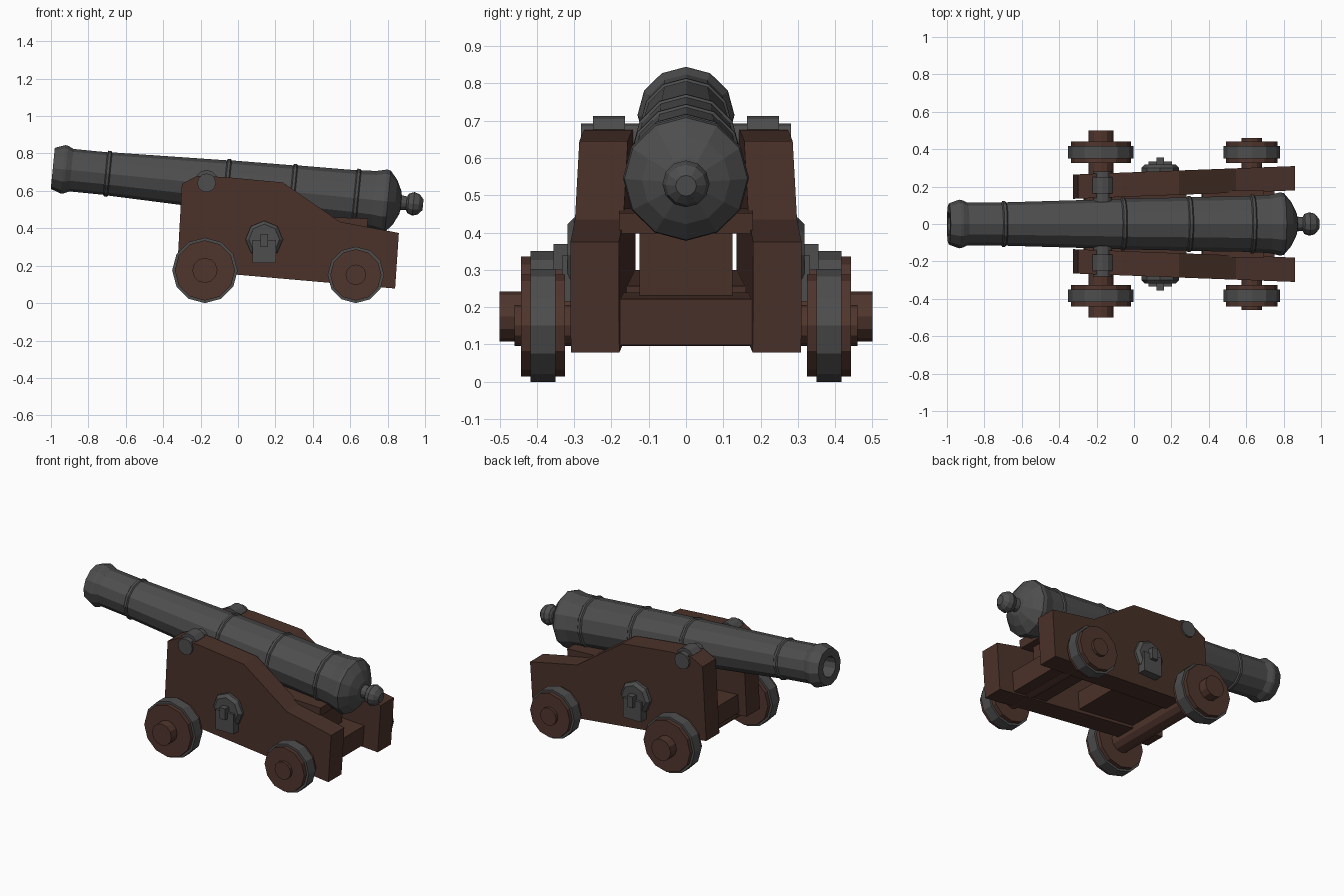
import bpy, bmesh, math
from mathutils import Matrix, Vector

if "Cube" in bpy.data.objects:
    bpy.data.objects.remove(bpy.data.objects["Cube"])


def material(name, rgb):
    m = bpy.data.materials.new(name)
    m.diffuse_color = (*rgb, 1)
    m.use_nodes = True
    m.node_tree.nodes["Principled BSDF"].inputs["Base Color"].default_value = m.diffuse_color
    return m


IRON = material("dark_iron", (0.075, 0.075, 0.075))
WOOD = material("dark_wood", (0.070, 0.032, 0.023))
WHEEL = material("wheel_wood", (0.080, 0.036, 0.026))


def finish(name, bm, mat):
    bmesh.ops.recalc_face_normals(bm, faces=bm.faces)
    mesh = bpy.data.meshes.new(name)
    bm.to_mesh(mesh)
    bm.free()
    mesh.materials.append(mat)
    ob = bpy.data.objects.new(name, mesh)
    bpy.context.collection.objects.link(ob)
    return ob


def lathe(name, profile, mat, matrix, sides=12, closed=False):
    """Turn (distance, radius) points about the local z axis, a vertex at local +x."""
    bm = bmesh.new()
    rings = []
    for d, r in profile:
        n = sides if r > 0 else 1
        rings.append([bm.verts.new(matrix @ Vector((r * math.cos(2 * math.pi * i / sides),
                      r * math.sin(2 * math.pi * i / sides), d))) for i in range(n)])
    pairs = list(zip(rings, rings[1:]))
    for a, b in pairs:
        for i in range(sides):
            j = (i + 1) % sides
            quad = [a[i % len(a)], a[j % len(a)], b[j % len(b)], b[i % len(b)]]
            bm.faces.new(list(dict.fromkeys(quad)))
    return finish(name, bm, mat)


def axis_matrix(origin, direction):
    """Local z along direction, local x as near to world up as possible."""
    z = Vector(direction).normalized()
    y = z.cross(Vector((0, 0, 1))).normalized()
    x = y.cross(z)
    return Matrix.Translation(origin) @ Matrix((x, y, z)).transposed().to_4x4()


def disc(name, x, z, r, y0, y1, mat, sides=12, bevel=0.0):
    """Cylinder lying along y."""
    prof = [(y0, 0), (y0, r), (y1 - bevel, r), (y1, r - bevel), (y1, 0)]
    if not bevel:
        del prof[2]
    return lathe(name, prof, mat, axis_matrix((x, 0, z), (0, 1, 0)), sides)


def prism(name, outline, inner, outer, mat):
    """Extrude an x/z outline between two y functions of x."""
    bm = bmesh.new()
    a = [bm.verts.new((x, inner(x), z)) for x, z in outline]
    b = [bm.verts.new((x, outer(x), z)) for x, z in outline]
    bm.faces.new(a)
    bm.faces.new(b)
    n = len(a)
    for i in range(n):
        bm.faces.new((a[i], a[(i + 1) % n], b[(i + 1) % n], b[i]))
    return finish(name, bm, mat)


def mirrored(ob):
    mod = ob.modifiers.new("mirror", 'MIRROR')
    mod.use_axis = (False, True, False)
    return ob


def inner_face(x):
    return 0.147 + 0.038 * x


def outer_face(x):
    return 0.277 + 0.038 * x


# Barrel: bored muzzle, reinforcing rings, breech and knob in one turned profile
profile = [(-0.60, 0), (-0.60, 0.062), (-0.995, 0.062), (-0.995, 0.110),
           (-0.965, 0.121), (-0.94, 0.130), (-0.925, 0.128), (-0.895, 0.114)]
body = [(-0.70, 0.114), (-0.06, 0.134), (0.295, 0.142), (0.635, 0.149)]
for s, r in body:
    profile += [(s - 0.013, r), (s - 0.007, r + 0.009), (s + 0.007, r + 0.009), (s + 0.013, r + 0.002)]
profile += [(0.73, 0.156), (0.785, 0.169), (0.805, 0.165), (0.845, 0.118), (0.872, 0.062),
            (0.876, 0.040), (0.905, 0.036), (0.915, 0.053), (0.942, 0.063),
            (0.972, 0.054), (0.994, 0.028), (0.994, 0)]
lathe("barrel", profile, IRON, axis_matrix((0, 0, 0.623), (1, 0, -0.0985)))

# Trunnions and their iron caps
disc("trunnions", -0.168, 0.643, 0.050, -0.282, 0.282, IRON)
mirrored(disc("trunnion_cap", -0.168, 0.652, 0.060, 0.163, 0.250, IRON))

# Carriage cheeks, toed in towards the muzzle
cheek = [(-0.325, 0.18), (-0.30, 0.637), (-0.22, 0.68), (-0.07, 0.674), (0.24, 0.645),
         (0.545, 0.435), (0.86, 0.375), (0.84, 0.078)]
mirrored(prism("cheek", cheek, inner_face, outer_face, WOOD))


# Cross timbers between the cheeks
def timber(name, outline, half=None):
    side = (lambda x: half) if half else (lambda x: inner_face(x) + 0.01)
    prism(name, outline, lambda x: -side(x), side, WOOD)


timber("front_floor", [(-0.27, 0.19), (-0.262, 0.30), (0.28, 0.257), (0.272, 0.148)])
timber("rear_beam", [(0.51, 0.115), (0.52, 0.24), (0.75, 0.222), (0.74, 0.098)])
timber("stool_block", [(0.36, 0.25), (0.37, 0.43), (0.64, 0.405), (0.63, 0.225)], 0.125)
timber("stool_plank", [(0.36, 0.425), (0.365, 0.465), (0.695, 0.452), (0.69, 0.398)], 0.18)

# Wheels with iron tyres, and their axles
for place, x, r, axle_r, axle_end in (("front", -0.177, 0.175, 0.067, 0.50),
                                      ("rear", 0.63, 0.151, 0.055, 0.46)):
    mirrored(disc(place + "_wheel", x, r, r - 0.014, 0.325, 0.442, WHEEL))
    mirrored(disc(place + "_tyre", x, r, r, 0.350, 0.417, IRON))
    disc(place + "_axle", x, r, axle_r, -axle_end, axle_end, WHEEL)

# Iron side fittings: octagonal boss, hanging plate and staple
mirrored(disc("side_boss", 0.14, 0.34, 0.10, 0.27, 0.318, IRON, 8, 0.018))
mirrored(prism("side_plate", [(0.078, 0.215), (0.202, 0.215), (0.202, 0.338), (0.078, 0.338)],
               lambda x: 0.275, lambda x: 0.333, IRON))
mirrored(prism("side_staple", [(0.12, 0.30), (0.16, 0.30), (0.16, 0.37), (0.12, 0.37)],
               lambda x: 0.30, lambda x: 0.355, IRON))
